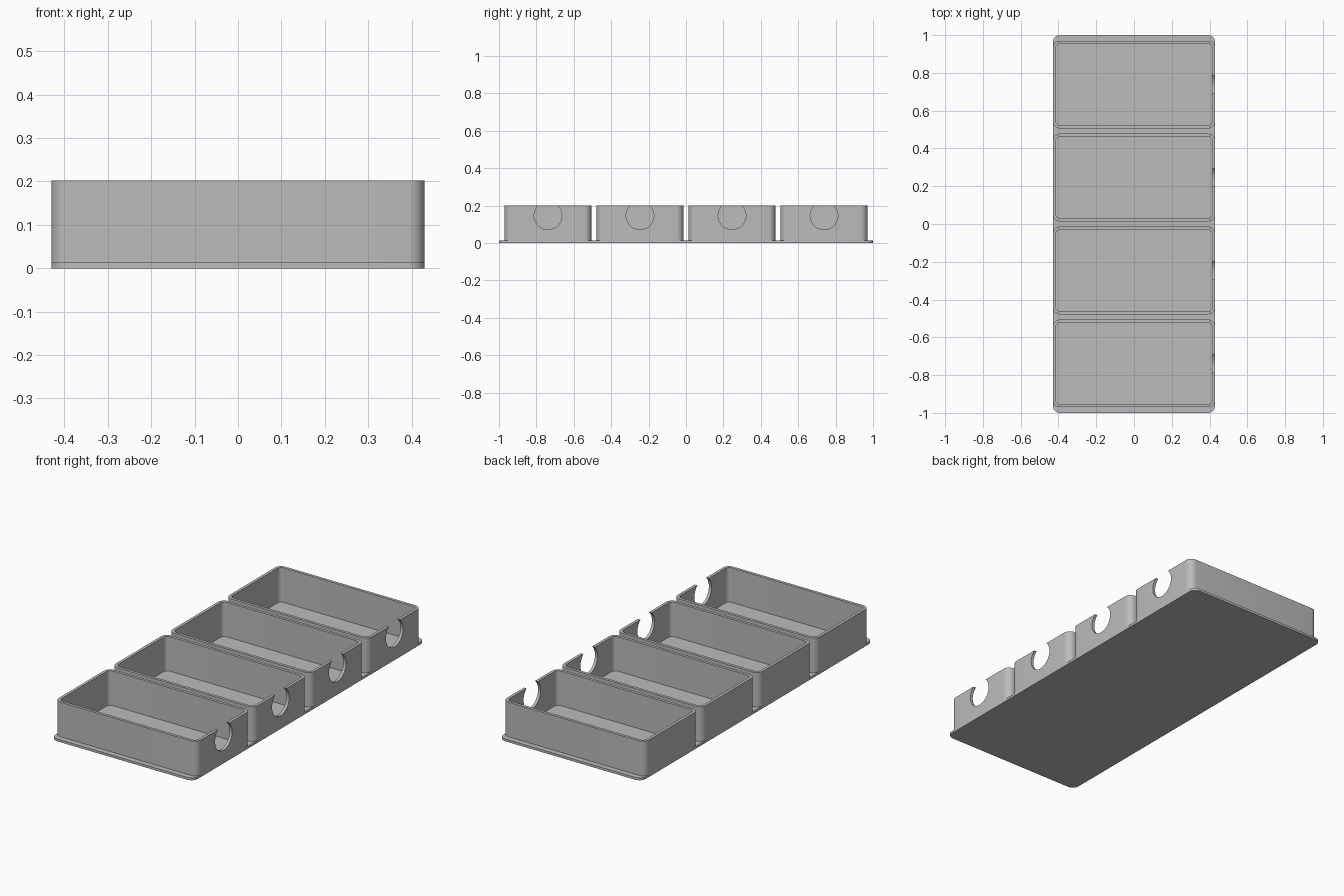
import bpy, bmesh
from math import cos, sin, pi, radians
from mathutils import Matrix

if "Cube" in bpy.data.objects:
    bpy.data.objects.remove(bpy.data.objects["Cube"], do_unlink=True)

HALF_X, HALF_Y = 0.43, 1.0
PLATE_TOP, RIM = 0.013, 0.202
TRAY_HALF_Y, PITCH, WALL, RADIUS = 0.232, 0.492, 0.016, 0.038

grey = bpy.data.materials.new("matte grey")
grey.use_nodes = True
grey.diffuse_color = (0.5, 0.5, 0.5, 1)
grey.node_tree.nodes["Principled BSDF"].inputs["Base Color"].default_value = grey.diffuse_color


def add_object(name, bm):
    bmesh.ops.recalc_face_normals(bm, faces=bm.faces)
    mesh = bpy.data.meshes.new(name)
    bm.to_mesh(mesh)
    bm.free()
    mesh.materials.append(grey)
    obj = bpy.data.objects.new(name, mesh)
    bpy.context.collection.objects.link(obj)
    return obj


def rounded_prism(name, hx, hy, radius, z0, z1, steps=8):
    """Upright block with rounded vertical corners."""
    bm = bmesh.new()
    ring = []
    for corner, (sx, sy) in enumerate([(1, 1), (-1, 1), (-1, -1), (1, -1)]):
        for i in range(steps + 1):
            a = (corner + i / steps) * pi / 2
            ring.append(bm.verts.new((sx * (hx - radius) + radius * cos(a),
                                      sy * (hy - radius) + radius * sin(a), z0)))
    base = bm.faces.new(ring)
    top = bmesh.ops.extrude_face_region(bm, geom=[base], use_keep_orig=True)
    bmesh.ops.translate(bm, vec=(0, 0, z1 - z0),
                        verts=[v for v in top["geom"] if isinstance(v, bmesh.types.BMVert)])
    return add_object(name, bm)


def smooth(obj):
    bpy.ops.object.select_all(action='DESELECT')
    obj.select_set(True)
    bpy.context.view_layer.objects.active = obj
    bpy.ops.object.shade_smooth_by_angle(angle=radians(30))


# Base plate, which is also the floor of the trays
plate = rounded_prism("base_plate", HALF_X, HALF_Y, RADIUS, 0, PLATE_TOP)
smooth(plate)

# Tray wall: outer block minus the pocket and the round finger notch
tray = rounded_prism("tray_1", HALF_X, TRAY_HALF_Y, RADIUS, PLATE_TOP, RIM)
pocket = rounded_prism("pocket_cutter", HALF_X - WALL, TRAY_HALF_Y - WALL,
                       RADIUS - WALL, -0.1, 0.3)
bm = bmesh.new()
bmesh.ops.create_cone(bm, cap_ends=True, segments=48, radius1=0.074, radius2=0.074, depth=0.2,
                      matrix=Matrix.Translation((HALF_X, 0, 0.146)) @ Matrix.Rotation(pi / 2, 4, 'Y'))
notch = add_object("notch_cutter", bm)

for cutter in (pocket, notch):
    cutter.hide_render = True
    mod = tray.modifiers.new("cut", 'BOOLEAN')
    mod.operation, mod.solver, mod.object = 'DIFFERENCE', 'EXACT', cutter
bpy.context.view_layer.update()
wall_mesh = bpy.data.meshes.new_from_object(
    tray.evaluated_get(bpy.context.evaluated_depsgraph_get()))
tray.modifiers.clear()
tray.data = wall_mesh
for cutter in (pocket, notch):
    bpy.data.objects.remove(cutter, do_unlink=True)
smooth(tray)

# Four equal trays in a row
for i in range(4):
    obj = tray if i == 0 else tray.copy()
    if i:
        obj.name = f"tray_{i + 1}"
        bpy.context.collection.objects.link(obj)
    obj.location.y = (i - 1.5) * PITCH
